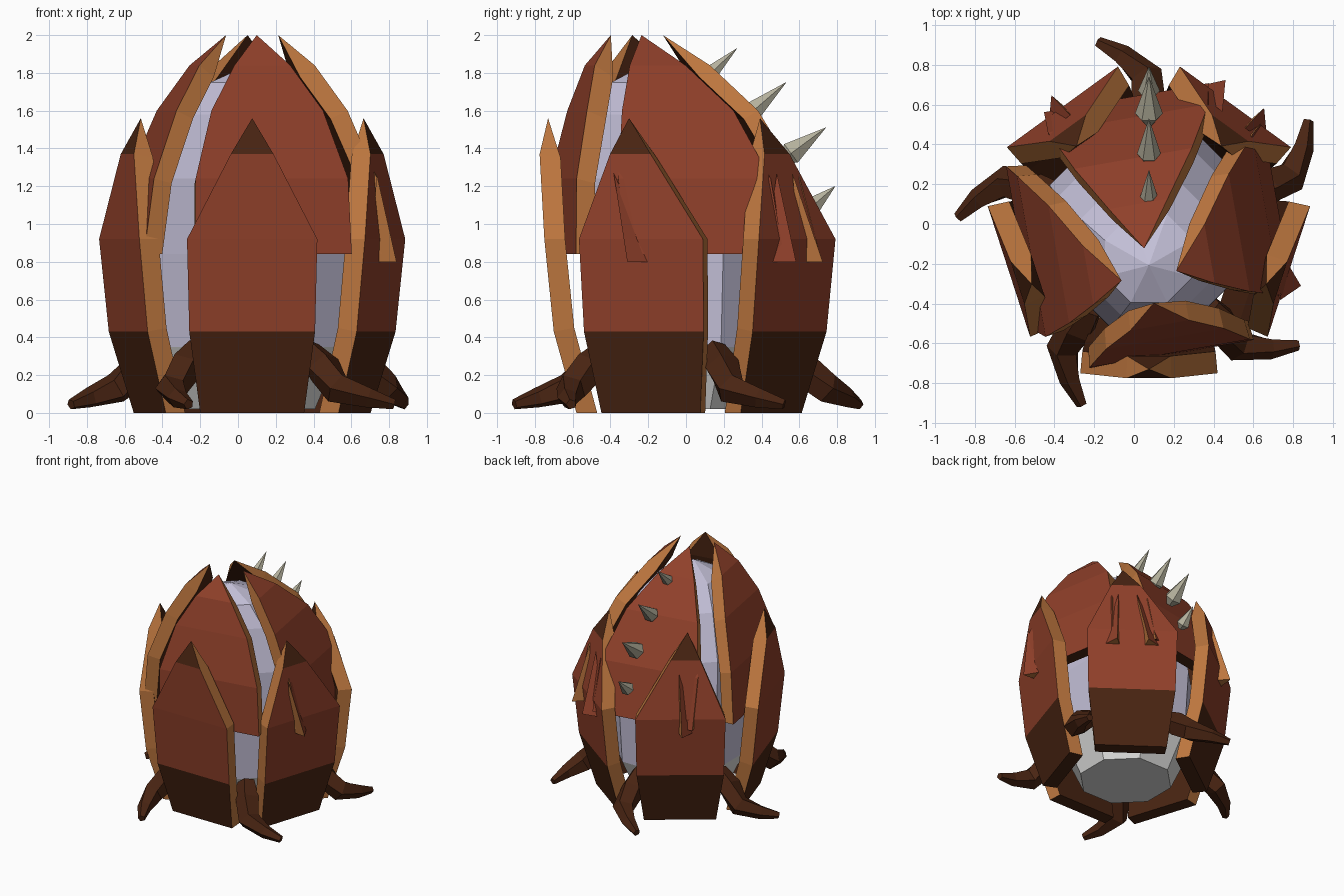
import bpy, bmesh, math
from mathutils import Vector

if "Cube" in bpy.data.objects:
    bpy.data.objects.remove(bpy.data.objects["Cube"])

CX, CY = 0.075, -0.01


def material(name, hexcol):
    m = bpy.data.materials.new(name)
    rgb = [int(hexcol[i:i + 2], 16) / 255 for i in (0, 2, 4)]
    m.diffuse_color = [((c + 0.055) / 1.055) ** 2.4 if c > 0.04 else c / 12.92 for c in rgb] + [1]
    m.use_nodes = True
    m.node_tree.nodes["Principled BSDF"].inputs["Base Color"].default_value = m.diffuse_color
    return m


RED = material("red_brown", "90402A")
ORANGE = material("orange_rim", "BE773F")
DARK = material("dark_bark", "492412")
LILAC = material("pale_lilac", "C6C2DA")
WHITE = material("off_white", "DCDCDA")
GREY = material("spike_grey", "B4B09C")


def lean(z):
    """The upper half bends gently towards the front."""
    keys = [(0.93, 0), (1.37, -0.07), (1.56, -0.1), (1.8, -0.18), (2.0, -0.25)]
    if z <= keys[0][0]:
        return 0
    for (z0, s0), (z1, s1) in zip(keys, keys[1:]):
        if z <= z1:
            return s0 + (s1 - s0) * (z - z0) / (z1 - z0)
    return keys[-1][1]


def place(angle, r, t, z):
    """Radial distance r, sideways offset t and height z to a world point."""
    c, s = math.cos(math.radians(angle)), math.sin(math.radians(angle))
    return Vector((CX + r * c - t * s, CY + r * s + t * c + lean(z), z))


def finish(bm, name, mats):
    bmesh.ops.recalc_face_normals(bm, faces=bm.faces)
    me = bpy.data.meshes.new(name)
    bm.to_mesh(me)
    bm.free()
    for m in mats:
        me.materials.append(m)
    ob = bpy.data.objects.new(name, me)
    bpy.context.collection.objects.link(ob)
    return ob


def shell(name, angle, rows, thick, outer_mats):
    """Curved slab ending in a point: rows are (z, radius, half width)."""
    bm = bmesh.new()
    outer, inner = [], []
    for i, (z, r, w) in enumerate(rows[:-1]):
        a, b = rows[max(i - 1, 0)], rows[i + 1]
        n = Vector((b[0] - a[0], a[1] - b[1])).normalized()
        if i == 0:
            n = Vector((1, 0))
        ri, zi = r - thick * n.x, z - thick * n.y
        outer.append([bm.verts.new(place(angle, r, s * w, z)) for s in (-1, 1)])
        inner.append([bm.verts.new(place(angle, ri, s * w * 0.97, zi)) for s in (-1, 1)])
    z, r, w = rows[-1]
    tip = bm.verts.new(place(angle, r, 0, z))

    def face(vs, mat):
        bm.faces.new(vs).material_index = mat

    for i in range(len(outer) - 1):
        o, p, q, u = outer[i], outer[i + 1], inner[i], inner[i + 1]
        face((o[0], o[1], p[1], p[0]), outer_mats[i])
        face((q[1], q[0], u[0], u[1]), 2)
        for s in (0, 1):
            face((o[s], p[s], u[s], q[s]), 1)
    o, q = outer[-1], inner[-1]
    face((o[0], o[1], tip), outer_mats[-1])
    face((q[1], q[0], tip), 2)
    for s in (0, 1):
        face((o[s], tip, q[s]), 1)
    face((outer[0][0], outer[0][1], inner[0][1], inner[0][0]), 2)
    return finish(bm, name, [RED, ORANGE, DARK])


def sweep(name, points, radii, sides, mat):
    """Faceted tube with a changing radius along a path."""
    bm = bmesh.new()
    rings = []
    for i, p in enumerate(points):
        d = points[min(i + 1, len(points) - 1)] - points[max(i - 1, 0)]
        x = d.cross(Vector((0, 0, 1))).normalized()
        y = x.cross(d).normalized()
        rings.append([bm.verts.new(p + radii[i] * (x * math.cos(k * math.tau / sides)
                     + y * math.sin(k * math.tau / sides))) for k in range(sides)])
    for a, b in zip(rings, rings[1:]):
        for k in range(sides):
            j = (k + 1) % sides
            bm.faces.new((a[k], a[j], b[j], b[k]))
    bm.faces.new(rings[0])
    bm.faces.new(rings[-1])
    return finish(bm, name, [mat])


# Inner bulb, pale on top with an off-white base
bulb_rows = [(0.02, 0.36), (0.35, 0.51), (0.84, 0.54), (1.24, 0.5), (1.58, 0.37), (1.75, 0.24)]
bm = bmesh.new()
rings = [[bm.verts.new(place(22.5 + 45 * k, r, 0, z)) for k in range(8)] for z, r in bulb_rows]
for i, (a, b) in enumerate(zip(rings, rings[1:])):
    for k in range(8):
        j = (k + 1) % 8
        bm.faces.new((a[k], a[j], b[j], b[k])).material_index = 1 if i == 0 else 0
bm.faces.new(rings[0]).material_index = 1
apex = bm.verts.new(place(0, 0, 0, 1.85))
for k in range(8):
    bm.faces.new((rings[-1][k], rings[-1][(k + 1) % 8], apex))
finish(bm, "bulb", [LILAC, WHITE])

# Four tall petals closing over the bulb
petal_rows = [(0.84, 0.655, 0.42), (1.24, 0.6, 0.41), (1.6, 0.46, 0.3),
              (1.84, 0.31, 0.15), (2.0, 0.14, 0)]
for k in range(4):
    shell(f"petal_{k + 1}", -80 + 90 * k, petal_rows, 0.1, [0, 0, 0, 0])

# Five lower plates with dark feet and dark tips
plate_rows = [(0, 0.57, 0.275), (0.43, 0.69, 0.333), (0.92, 0.74, 0.345),
              (1.37, 0.695, 0.113), (1.56, 0.62, 0)]
for k in range(5):
    shell(f"plate_{k + 1}", -90 + 72 * k, plate_rows, 0.11, [2, 0, 0, 2])

# Five roots creeping out of the gaps between the plates
for k in range(5):
    a = -54 + 72 * k
    path = [place(a, 0.5, 0, 0.33), place(a + 1, 0.62, 0, 0.24), place(a + 1, 0.75, 0, 0.13),
            place(a + 9, 0.87, 0, 0.08), place(a + 15.5, 0.96, 0, 0.045)]
    sweep(f"root_{k + 1}", path, [0.07, 0.095, 0.085, 0.055, 0.028], 5, DARK)

# Thorns on the plates: (plate angle, sideways position, mirror)
for i, (a, t, m) in enumerate([(-18, 0, 1), (54, 0.17, 1), (54, -0.17, -1), (126, 0.06, 1)]):
    bm = bmesh.new()
    top = bm.verts.new(place(a, 0.725, t - 0.1 * m, 1.27))
    base = [bm.verts.new(place(a, r, t + s * m, 0.8))
            for r, s in ((0.82, -0.05), (0.69, -0.08), (0.69, 0.065))]
    for j, mat in ((0, 1), (1, 0), (2, 0)):
        bm.faces.new((base[j], base[(j + 1) % 3], top)).material_index = mat
    bm.faces.new(base).material_index = 1
    finish(bm, f"thorn_{i + 1}", [RED, ORANGE])

# Row of spikes down the back petal: root and tip as (y, z), then radius
spikes = [((0.1, 1.77), (0.27, 1.93), 0.045), ((0.31, 1.56), (0.53, 1.75), 0.06),
          ((0.51, 1.34), (0.74, 1.51), 0.07), ((0.64, 1.07), (0.79, 1.2), 0.055)]
for i, (a, b, r) in enumerate(spikes):
    a, b = Vector((0.075, *a)), Vector((0.075, *b))
    sweep(f"spike_{i + 1}", [a, a.lerp(b, 0.2), b], [r * 0.4, r, 0.001], 6, GREY)
